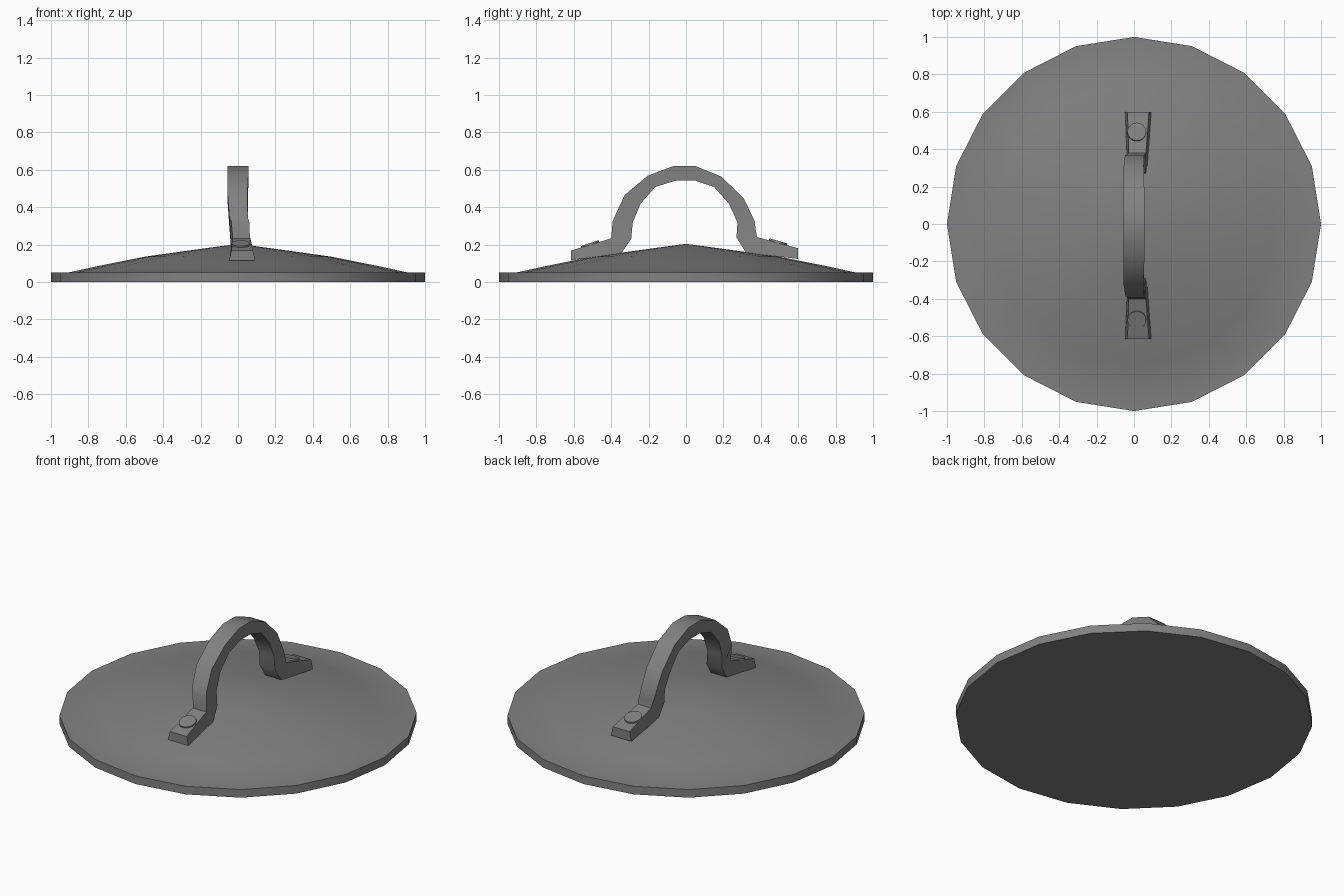
import bpy, bmesh, math
from mathutils import Vector

if "Cube" in bpy.data.objects:
    bpy.data.objects.remove(bpy.data.objects["Cube"])

# dark grey metal shared by all parts
metal = bpy.data.materials.new("dark_grey")
metal.diffuse_color = (0.22, 0.22, 0.22, 1)
metal.use_nodes = True
metal.node_tree.nodes["Principled BSDF"].inputs["Base Color"].default_value = metal.diffuse_color


def finish(bm, name, smooth):
    bmesh.ops.recalc_face_normals(bm, faces=bm.faces)
    me = bpy.data.meshes.new(name)
    bm.to_mesh(me)
    bm.free()
    me.materials.append(metal)
    ob = bpy.data.objects.new(name, me)
    bpy.context.collection.objects.link(ob)
    bpy.context.view_layer.objects.active = ob
    ob.select_set(True)
    bpy.ops.object.shade_smooth_by_angle(angle=math.radians(smooth))
    ob.select_set(False)
    return ob


def bridge(bm, a, b):
    n = len(a)
    for i in range(n):
        j = (i + 1) % n
        bm.faces.new((a[i], a[j], b[j], b[i]))


# lid: 20-sided shallow dome with a thin rim and flat underside
bm = bmesh.new()
N = 20
rings = []
for r, z in [(1, 0), (1, 0.05), (0.9, 0.052), (0.75, 0.085), (0.5, 0.135), (0.25, 0.170)]:
    rings.append([bm.verts.new((r * math.cos(2 * math.pi * i / N),
                                r * math.sin(2 * math.pi * i / N), z)) for i in range(N)])
for a, b in zip(rings, rings[1:]):
    bridge(bm, a, b)
bm.faces.new(rings[0])
apex = bm.verts.new((0, 0, 0.204))
for i in range(N):
    bm.faces.new((rings[-1][i], rings[-1][(i + 1) % N], apex))
finish(bm, "lid", 25)

# handle: strap sections (outer y, z, inner y, z, x min, x max, extra width of the inner side)
sections = [
    (-0.615, 0.168, -0.615, 0.115, -0.035, 0.080, 0.012),
    (-0.400, 0.233, -0.345, 0.155, -0.028, 0.064, 0.008),
    (-0.392, 0.325, -0.293, 0.230, -0.036, 0.060, 0.004),
    (-0.385, 0.342, -0.285, 0.318, -0.046, 0.053, 0),
    (-0.328, 0.465, -0.243, 0.418, -0.055, 0.050, 0),
    (-0.205, 0.568, -0.165, 0.508, -0.055, 0.055, 0),
    (-0.070, 0.619, -0.055, 0.542, -0.055, 0.055, 0),
    (0.052, 0.619, 0.050, 0.542, -0.055, 0.055, 0),
    (0.190, 0.563, 0.150, 0.508, -0.055, 0.055, 0),
    (0.310, 0.445, 0.230, 0.418, -0.055, 0.052, 0),
    (0.368, 0.323, 0.275, 0.318, -0.048, 0.053, 0),
    (0.372, 0.283, 0.270, 0.238, -0.038, 0.060, 0.004),
    (0.380, 0.240, 0.320, 0.157, -0.028, 0.064, 0.008),
    (0.600, 0.180, 0.600, 0.123, -0.035, 0.080, 0.012),
]
bm = bmesh.new()
loops = []
for yo, zo, yi, zi, x0, x1, w in sections:
    loops.append([bm.verts.new(p) for p in ((x0, yo, zo), (x1, yo, zo),
                                            (x1 + w, yi, zi), (x0 - w, yi, zi))])
for a, b in zip(loops, loops[1:]):
    bridge(bm, a, b)
bm.faces.new(loops[0])
bm.faces.new(loops[-1])
finish(bm, "handle", 40)

# rivets: low tilted discs sunk into the feet
for name, y, z, s in (("front_rivet", -0.51, 0.193, -0.33), ("back_rivet", 0.49, 0.205, 0.29)):
    bm = bmesh.new()
    bmesh.ops.create_cone(bm, cap_ends=True, segments=16, radius1=0.052, radius2=0.05, depth=0.03)
    rivet = finish(bm, name, 40)
    rivet.location = (0.015, y, z)
    rivet.rotation_euler = Vector((0, s, 1)).to_track_quat('Z', 'Y').to_euler()
